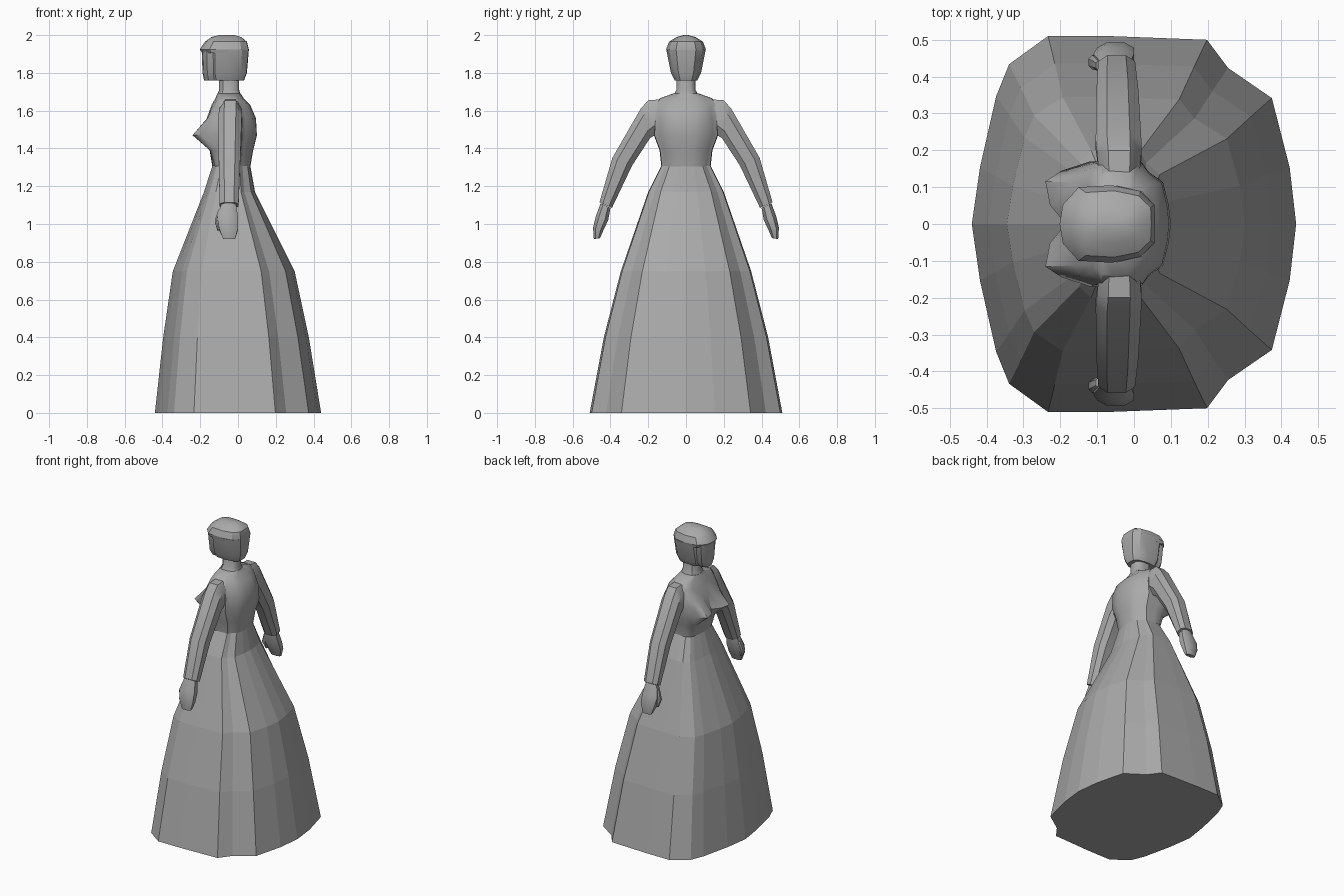
import bpy, bmesh, math
from mathutils import Vector

cube = bpy.data.objects.get("Cube")
if cube:
    bpy.data.objects.remove(cube, do_unlink=True)

# One plain grey for the whole figure
grey = bpy.data.materials.new("plain_grey")
grey.use_nodes = True
grey.diffuse_color = (0.4, 0.4, 0.4, 1)
grey.node_tree.nodes["Principled BSDF"].inputs["Base Color"].default_value = grey.diffuse_color


def loft(name, rings, smooth=0):
    """Skin closed rings of points in order and cap both ends."""
    bm = bmesh.new()
    loops = [[bm.verts.new(p) for p in ring] for ring in rings]
    for low, high in zip(loops, loops[1:]):
        for i in range(len(low)):
            j = (i + 1) % len(low)
            bm.faces.new((low[i], low[j], high[j], high[i]))
    bm.faces.new(loops[0])
    bm.faces.new(loops[-1])
    bmesh.ops.recalc_face_normals(bm, faces=bm.faces)
    mesh = bpy.data.meshes.new(name)
    bm.to_mesh(mesh)
    bm.free()
    mesh.materials.append(grey)
    obj = bpy.data.objects.new(name, mesh)
    bpy.context.collection.objects.link(obj)
    if smooth:
        bpy.ops.object.select_all(action='DESELECT')
        obj.select_set(True)
        bpy.context.view_layer.objects.active = obj
        bpy.ops.object.shade_smooth_by_angle(angle=math.radians(smooth))
    return obj


def outline(half, z, front, back, width, push=None):
    """Scale a half outline (unit box) to the given extents and mirror it over y."""
    mid, reach = (front + back) / 2, (back - front) / 2
    push = push or {}
    side = [Vector((mid + x * reach + push.get(i, 0), y * width, z))
            for i, (x, y) in enumerate(half)]
    return side + [Vector((p.x, -p.y, p.z)) for p in side[-2:0:-1]]


# Gown outline, from the middle of the front to the middle of the back
gown = [(-1, 0), (-.95, .3), (-.85, .68), (-.77, .85), (-.53, 1), (-.16, 1),
        (.45, .98), (.58, .83), (.85, .67), (.96, .3), (1, 0)]

# Flared skirt: height, front, back, half width
skirt = [(0, -.44, .44, .51), (.4, -.396, .375, .435),
         (.75, -.345, .3, .345), (1.17, -.18, .09, .2), (1.31, -.135, .065, .13)]
loft("skirt", [outline(gown, *row) for row in skirt])

# Bodice with the bust pushed forward
bust = {1: -.05, 2: -.077, 3: -.045}
upper = {1: -.005, 2: -.015, 3: -.01}
bodice = [(1.3, -.135, .065, .13), (1.39, -.15, .08, .14, upper),
          (1.47, -.185, .1, .17, bust), (1.56, -.165, .095, .165, upper),
          (1.63, -.14, .065, .16), (1.665, -.12, .03, .14),
          (1.69, -.11, .015, .07)]
loft("bodice", [outline(gown, *row) for row in bodice], 40)

# Neck and head share a rounded box outline
oval = [(-1, 0), (-.93, .5), (-.6, .95), (.1, 1), (.7, .85), (1, .5), (1.02, 0)]
neck = [(1.66, -.12, .02, .08), (1.71, -.1, .005, .05), (1.8, -.1, .005, .05)]
loft("neck", [outline(oval, *row) for row in neck], 40)

face = [(1.76, -.18, -.06, .045), (1.8, -.188, -.06, .07), (1.92, -.192, -.06, .085)]
loft("face", [outline(oval, *row) for row in face], 30)

hair_back = [(1.76, -.15, .03, .06), (1.8, -.165, .045, .08), (1.92, -.165, .055, .104)]
loft("hair_back", [outline(oval, *row) for row in hair_back], 30)

hair_top = [(1.905, -.19, .053, .1), (1.925, -.202, .055, .105),
            (1.965, -.175, .045, .09), (1.99, -.14, .015, .05), (2, -.1, -.02, .012)]
loft("hair_top", [outline(oval, *row) for row in hair_top], 30)


def limb(name, rows, sign):
    """Loft a limb from rows of outer point, inner point, middle x and half depth."""
    rings = []
    for outer_y, outer_z, inner_y, inner_z, x, depth in rows:
        out, inn = Vector((x, outer_y, outer_z)), Vector((x, inner_y, inner_z))
        ring = []
        for u, v in ((0, .5), (.0, -.5), (.25, -1), (.75, -1),
                     (1, -.5), (1, .5), (.75, 1), (.25, 1)):
            p = out.lerp(inn, u) + Vector((v * depth, 0, 0))
            ring.append((p.x, p.y * sign, p.z))
        rings.append(ring)
    return loft(name, rings, 35)


arm = [(.13, 1.66, .13, 1.5, -.04, .055), (.2, 1.655, .165, 1.47, -.04, .06),
       (.24, 1.61, .19, 1.455, -.042, .062), (.39, 1.35, .285, 1.31, -.045, .057),
       (.458, 1.115, .392, 1.085, -.047, .05)]
hand = [(.452, 1.11, .4, 1.085, -.05, .04), (.478, 1.04, .412, 1.02, -.055, .055),
        (.492, .98, .438, .965, -.05, .05), (.488, .92, .455, .925, -.047, .032)]
thumb = [(.445, 1.08, .415, 1.07, -.085, .018), (.458, 1.02, .42, 1.01, -.105, .018),
         (.458, .97, .44, .965, -.1, .01)]
for side, sign in (("left", -1), ("right", 1)):
    limb(side + "_arm", arm, sign)
    limb(side + "_hand", hand, sign)
    limb(side + "_thumb", thumb, sign)
